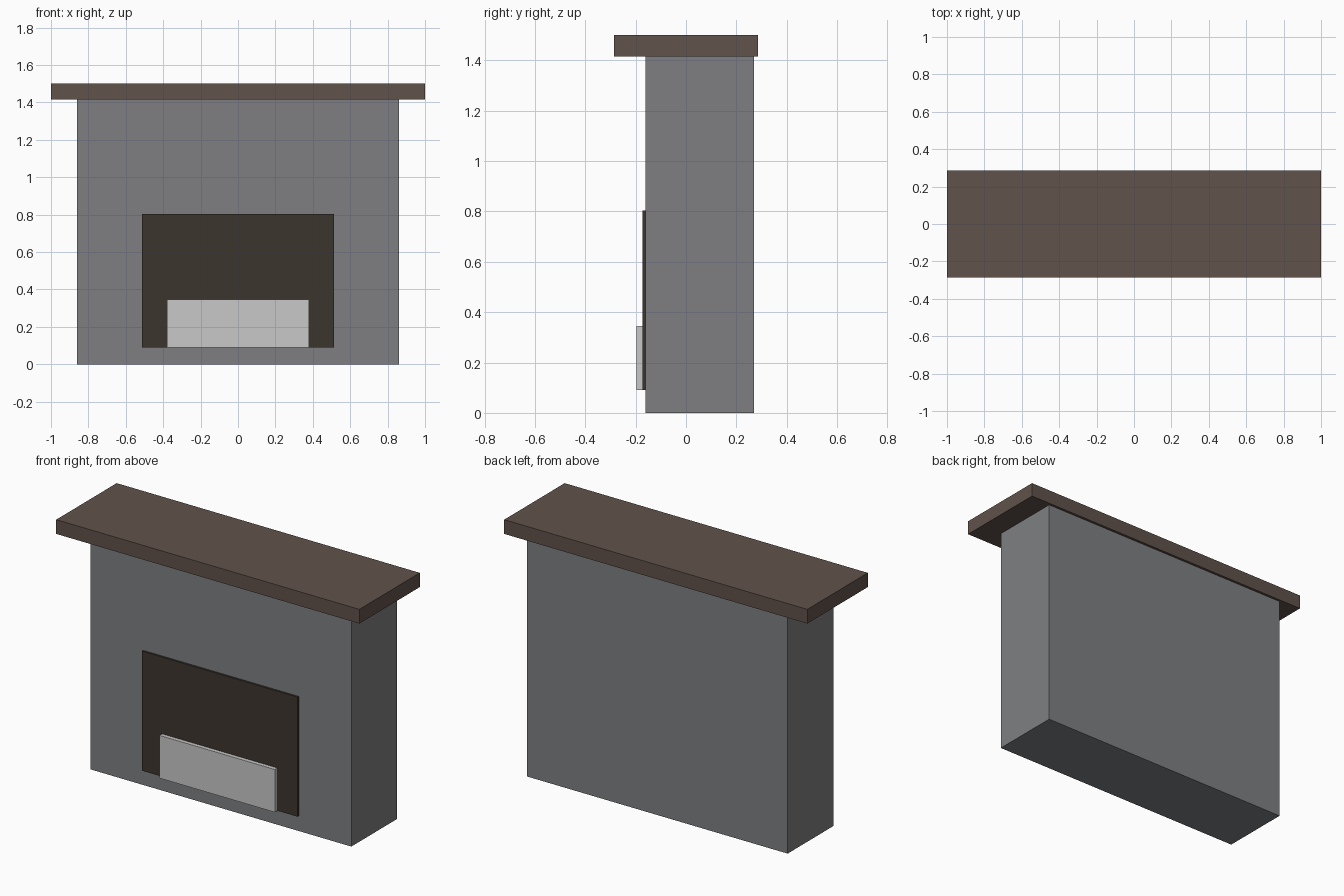
import bpy
import bmesh
from mathutils import Vector

cube = bpy.data.objects.get("Cube")
if cube:
    bpy.data.objects.remove(cube, do_unlink=True)


def material(name, colour):
    mat = bpy.data.materials.new(name)
    mat.use_nodes = True
    rgba = (*colour, 1.0)
    mat.diffuse_color = rgba
    mat.node_tree.nodes["Principled BSDF"].inputs["Base Color"].default_value = rgba
    return mat


def box(name, low, high, mat):
    """Axis-aligned box between two opposite corners."""
    low, high = Vector(low), Vector(high)
    centre, size = (low + high) / 2, high - low
    mesh = bpy.data.meshes.new(name)
    bm = bmesh.new()
    bmesh.ops.create_cube(bm, size=1)
    bmesh.ops.scale(bm, vec=size, verts=bm.verts)
    bm.to_mesh(mesh)
    bm.free()
    mesh.materials.append(mat)
    obj = bpy.data.objects.new(name, mesh)
    obj.location = centre
    bpy.context.collection.objects.link(obj)
    return obj


stone = material("grey stone", (0.21, 0.213, 0.223))
wood = material("brown wood", (0.117, 0.085, 0.069))
soot = material("dark soot", (0.046, 0.035, 0.026))
ash = material("pale grey", (0.58, 0.58, 0.58))

# Chimney breast and overhanging mantel
box("chimney_breast", (-0.86, -0.16, 0), (0.86, 0.27, 1.415), stone)
box("mantel_shelf", (-1, -0.285, 1.415), (1, 0.285, 1.5), wood)

# Firebox panel with the low screen standing in front of it
box("firebox_panel", (-0.513, -0.172, 0.09), (0.513, -0.15, 0.803), soot)
box("fire_screen", (-0.38, -0.196, 0.09), (0.38, -0.165, 0.345), ash)
